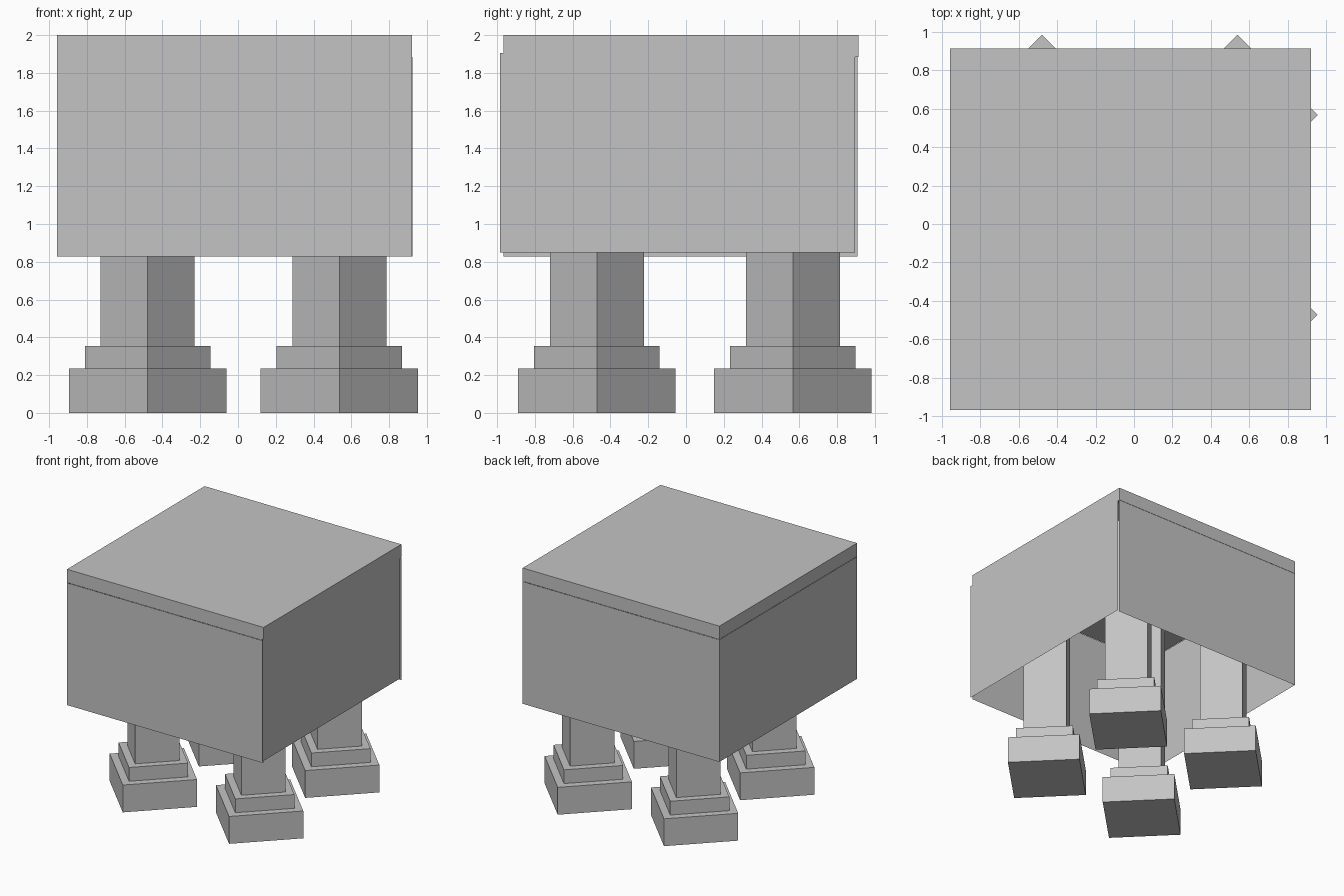
import bpy

if "Cube" in bpy.data.objects:
    bpy.data.objects.remove(bpy.data.objects["Cube"], do_unlink=True)

# Single plain grey finish
grey = bpy.data.materials.new("plain_grey")
grey.use_nodes = True
grey.diffuse_color = (0.55, 0.55, 0.55, 1)
grey.node_tree.nodes["Principled BSDF"].inputs["Base Color"].default_value = grey.diffuse_color


def finish(obj, name):
    obj.name = name
    obj.data.name = name
    obj.data.materials.append(grey)
    return obj


def block(name, low, high):
    """Box between two opposite corners."""
    bpy.ops.mesh.primitive_cube_add(size=1)
    obj = bpy.context.object
    obj.location = [(a + b) / 2 for a, b in zip(low, high)]
    obj.scale = [b - a for a, b in zip(low, high)]
    return finish(obj, name)


def panel(name, start, end, bottom):
    """Upright sheet hanging between two plan points."""
    (x0, y0), (x1, y1) = start, end
    top = bottom + PANEL_HEIGHT
    mesh = bpy.data.meshes.new(name)
    mesh.from_pydata([(x0, y0, bottom), (x1, y1, bottom), (x1, y1, top), (x0, y0, top)],
                     [], [(0, 1, 2, 3)])
    obj = bpy.data.objects.new(name, mesh)
    bpy.context.collection.objects.link(obj)
    return finish(obj, name)


def post(name, x, y, radius, bottom, top):
    """Square post turned so its corners point along the axes."""
    bpy.ops.mesh.primitive_cylinder_add(vertices=4, radius=radius, depth=top - bottom,
                                        location=(x, y, (bottom + top) / 2))
    return finish(bpy.context.object, name)


PANEL_HEIGHT = 1.055
SLAB_BOTTOM = 1.885
LEFT, RIGHT, FRONT, BACK = 0.921, -0.957, -0.966, 0.912

# Top slab
block("top_slab", (RIGHT, FRONT, SLAB_BOTTOM), (LEFT, BACK, 2.0))

# Four thin side panels; the left one hangs slightly shifted
panel("front_panel", (RIGHT, FRONT), (LEFT, FRONT), 0.828)
panel("back_panel", (LEFT + 0.003, BACK), (RIGHT, BACK), 0.828)
panel("right_panel", (RIGHT, BACK - 0.003), (RIGHT, FRONT), 0.828)
panel("left_panel", (LEFT + 0.002, -0.984), (LEFT + 0.002, 0.894), 0.85)

# Stepped legs
for side, x in (("right", -0.478), ("left", 0.537)):
    for end, y in (("front", -0.472), ("back", 0.566)):
        tag = f"{end}_{side}"
        post(f"{tag}_foot", x, y, 0.417, 0, 0.236)
        post(f"{tag}_step", x, y, 0.332, 0.236, 0.355)
        post(f"{tag}_leg", x, y, 0.249, 0.355, SLAB_BOTTOM)
